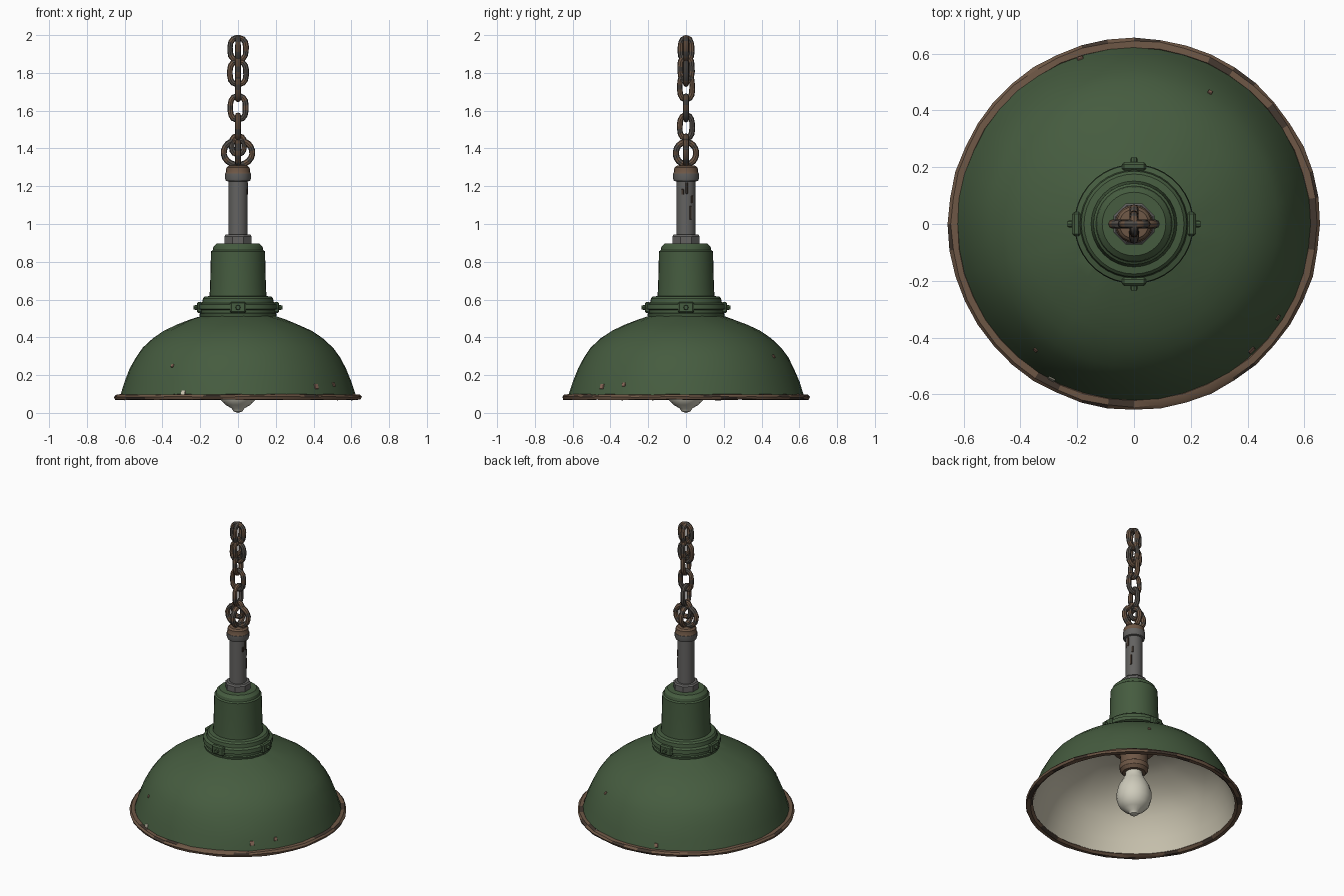
import bpy, bmesh, math, random
from mathutils import Vector, Matrix

if "Cube" in bpy.data.objects:
    bpy.data.objects.remove(bpy.data.objects["Cube"])
random.seed(4)


def mat(name, r, g, b):
    m = bpy.data.materials.new(name)
    m.diffuse_color = (r, g, b, 1)
    m.use_nodes = True
    m.node_tree.nodes["Principled BSDF"].inputs["Base Color"].default_value = m.diffuse_color
    return m


GREEN = mat("green enamel", 0.060, 0.106, 0.050)
CREAM = mat("cream enamel", 0.60, 0.56, 0.44)
RUST = mat("rust brown", 0.155, 0.095, 0.060)
GREY = mat("grey steel", 0.125, 0.122, 0.118)
CHAIN = mat("dark chain steel", 0.085, 0.075, 0.066)
GLASS = mat("bulb glass", 0.62, 0.60, 0.50)
DARK = mat("dark rust", 0.055, 0.038, 0.028)
CHIP = mat("chipped primer", 0.25, 0.14, 0.10)


def finish(name, bm, mats, angle=32):
    bmesh.ops.recalc_face_normals(bm, faces=bm.faces)
    me = bpy.data.meshes.new(name)
    bm.to_mesh(me)
    bm.free()
    for m in mats:
        me.materials.append(m)
    for p in me.polygons:
        p.use_smooth = True
    me.set_sharp_from_angle(angle=math.radians(angle))
    ob = bpy.data.objects.new(name, me)
    bpy.context.collection.objects.link(ob)
    return ob


def lathe(name, prof, mats, n=32, rule=None, closed=False, jitter=0, angle=32, turn=0):
    """Revolve (radius, z) points; rule(profile index, side index) -> material index."""
    bm = bmesh.new()
    rings = []
    for r, z in prof:
        if r < 1e-5:
            rings.append([bm.verts.new((0, 0, z))] * n)
            continue
        ring = []
        for k in range(n):
            a = 2 * math.pi * k / n + turn
            q = r + random.uniform(-jitter, jitter)
            ring.append(bm.verts.new((q * math.cos(a), q * math.sin(a), z + random.uniform(-jitter, jitter))))
        rings.append(ring)
    for i in range(len(prof) if closed else len(prof) - 1):
        a, b = rings[i], rings[(i + 1) % len(prof)]
        for k in range(n):
            j = (k + 1) % n
            vs = list(dict.fromkeys((a[k], a[j], b[j], b[k])))
            if len(vs) > 2:
                f = bm.faces.new(vs)
                f.material_index = rule(i, k) if rule else 0
    return finish(name, bm, mats, angle)


# Shade: green outer skin, cream inner skin, one closed profile
outer = [(0.19, 0.515), (0.25, 0.495), (0.32, 0.468), (0.39, 0.435), (0.45, 0.395), (0.505, 0.345),
         (0.54, 0.295), (0.572, 0.235), (0.60, 0.165), (0.622, 0.095)]
inner = [(0.612, 0.085), (0.585, 0.165), (0.556, 0.232), (0.524, 0.286), (0.49, 0.333), (0.438, 0.379),
         (0.38, 0.418), (0.312, 0.45), (0.24, 0.477), (0.10, 0.49)]
lathe("lamp_shade", outer + inner, [GREEN, CREAM], 44, lambda i, k: int(9 <= i < 19), True, 0.0015)

# Rolled rim, rusty and slightly uneven
lathe("shade_rim", [(0.61, 0.082), (0.622, 0.098), (0.645, 0.096), (0.655, 0.085), (0.65, 0.071), (0.625, 0.069)],
      [RUST, DARK], 44, lambda i, k: int(random.random() < 0.15), True, 0.0025)

# Neck band and lamp housing
lathe("neck_band", [(0.1, 0.50), (0.20, 0.503), (0.205, 0.525), (0.198, 0.53), (0.198, 0.545), (0.211, 0.55),
                    (0.208, 0.575), (0.19, 0.582), (0.186, 0.605), (0.176, 0.615), (0.14, 0.62)], [GREEN], 36)
lathe("lamp_housing", [(0.152, 0.61), (0.148, 0.66), (0.143, 0.855), (0.134, 0.862), (0.130, 0.880),
                       (0.112, 0.897), (0.0, 0.90)], [GREEN], 32)


def box(name, size, loc, rot, m):
    bm = bmesh.new()
    bmesh.ops.create_cube(bm, size=1)
    bmesh.ops.scale(bm, vec=size, verts=bm.verts)
    bmesh.ops.bevel(bm, geom=bm.edges[:], offset=min(size) * 0.25, segments=1, affect='EDGES')
    bmesh.ops.transform(bm, matrix=Matrix.Translation(loc) @ rot, verts=bm.verts)
    return finish(name, bm, [m])


# Four clip plates with bolts around the band
for k in range(4):
    a = k * math.pi / 2
    d = Vector((math.cos(a), math.sin(a), 0))
    rz = Matrix.Rotation(a, 4, 'Z')
    box(f"clip_plate_{k}", (0.03, 0.085, 0.06), d * 0.203 + Vector((0, 0, 0.558)), rz, GREEN)
    bm = bmesh.new()
    bmesh.ops.create_cone(bm, cap_ends=True, segments=8, radius1=0.015, radius2=0.011, depth=0.03)
    bmesh.ops.transform(bm, matrix=Matrix.Translation(d * 0.22 + Vector((0, 0, 0.558)))
                        @ rz @ Matrix.Rotation(math.pi / 2, 4, 'Y'), verts=bm.verts)
    finish(f"clip_bolt_{k}", bm, [GREEN])

# Stem: hex nut, pipe, rusty cap
lathe("hex_nut", [(0, 0.89), (0.078, 0.89), (0.078, 0.935), (0.070, 0.944), (0, 0.944)], [GREY], 8, turn=math.pi / 8)
lathe("stem_pipe", [(0.051, 0.93), (0.051, 1.25)], [GREY], 20)
lathe("stem_collar", [(0.05, 1.225), (0.064, 1.228), (0.068, 1.24), (0.068, 1.268), (0.06, 1.272)], [GREY], 20)
lathe("stem_cap", [(0.055, 1.262), (0.067, 1.268), (0.063, 1.276), (0.062, 1.298), (0.052, 1.308), (0, 1.314)],
      [RUST], 20)

# Bulb holder and bulb
lathe("bulb_holder", [(0, 0.485), (0.125, 0.485), (0.125, 0.445), (0.085, 0.435), (0.08, 0.35), (0.088, 0.345),
                      (0.086, 0.315), (0.07, 0.295), (0, 0.295)], [RUST], 24)
lathe("bulb", [(0.05, 0.31), (0.054, 0.275), (0.072, 0.24), (0.094, 0.20), (0.106, 0.155), (0.105, 0.11),
               (0.092, 0.07), (0.065, 0.042), (0.034, 0.024), (0.024, 0.008), (0, 0.0)], [GLASS], 16)


def link(name, zc, w, h, plane, r=0.015, n=16, power=2.8, tilt=0):
    """Rounded chain link; w and h are outer half sizes, plane is 'x' or 'y'."""
    bm = bmesh.new()
    rings = []
    for k in range(n):
        a = 2 * math.pi * (k + 0.5) / n
        c, s = math.cos(a), math.sin(a)
        q = (abs(c) ** power + abs(s) ** power) ** (-1 / power)
        p = Vector((c * q * (w - r), 0, s * q * (h - r)))
        nrm = Vector((c / w, 0, s / h)).normalized()
        rr = r * random.uniform(0.93, 1.07)
        rings.append([bm.verts.new(p + rr * (math.cos(t) * nrm + math.sin(t) * Vector((0, 1, 0))))
                      for t in [2 * math.pi * j / 8 for j in range(8)]])
    for k in range(n):
        rusty = int(random.random() < 0.45)
        for j in range(8):
            f = bm.faces.new((rings[k][j], rings[k][(j + 1) % 8], rings[(k + 1) % n][(j + 1) % 8], rings[(k + 1) % n][j]))
            f.material_index = rusty
    turn = tilt + (math.pi / 2 if plane == 'y' else 0)
    bmesh.ops.transform(bm, matrix=Matrix.Translation((0, 0, zc)) @ Matrix.Rotation(turn, 4, 'Z'), verts=bm.verts)
    return finish(name, bm, [CHAIN, RUST], 40)


# Chain from the round shackle rings up
link("shackle_ring", 1.378, 0.092, 0.082, 'x', 0.016, 20, 2)
link("shackle_cross_ring", 1.375, 0.07, 0.075, 'y', 0.016, 20, 2)
for k, (zc, w, h, pl) in enumerate([(1.418, 0.048, 0.062, 'x'), (1.515, 0.048, 0.075, 'y'), (1.615, 0.056, 0.077, 'x'),
                                    (1.725, 0.048, 0.08, 'y'), (1.80, 0.058, 0.075, 'x'), (1.82, 0.046, 0.08, 'y'),
                                    (1.927, 0.057, 0.073, 'x'), (1.925, 0.045, 0.073, 'y')]):
    link(f"chain_link_{k}", zc, w, h, pl)


def patch(name, ang, z, size, m):
    """Thin flake of worn paint lying on the outer shade surface."""
    for (r0, z0), (r1, z1) in zip(outer, outer[1:]):
        if z1 <= z <= z0:
            t = (z0 - z) / (z0 - z1)
            r, slope = r0 + (r1 - r0) * t, math.atan2(r1 - r0, z0 - z1)
    a = math.radians(ang)
    rot = Matrix.Rotation(a, 4, 'Z') @ Matrix.Rotation(-slope, 4, 'Y')
    box(name, (0.007, size, size * 1.1), Vector((r * math.cos(a), r * math.sin(a), z)), rot, m)


# Paint chips on the shade, rust streaks on the pipe
for k, (a, z, s, m) in enumerate([(-47, 0.14, 0.026, CHIP), (-128, 0.25, 0.016, CHIP), (-33, 0.15, 0.02, CHIP),
                                  (-118, 0.105, 0.025, CREAM), (108, 0.12, 0.022, CHIP), (60, 0.3, 0.016, CHIP)]):
    patch(f"paint_chip_{k}", a, z, s, m)
for k, (a, z, h) in enumerate([(5, 1.19, 0.06), (-20, 1.17, 0.03), (28, 1.06, 0.07), (40, 1.13, 0.04)]):
    a = math.radians(a)
    box(f"pipe_rust_{k}", (0.006, 0.012, h), Vector((0.0505 * math.cos(a), 0.0505 * math.sin(a), z)),
        Matrix.Rotation(a, 4, 'Z'), DARK)
